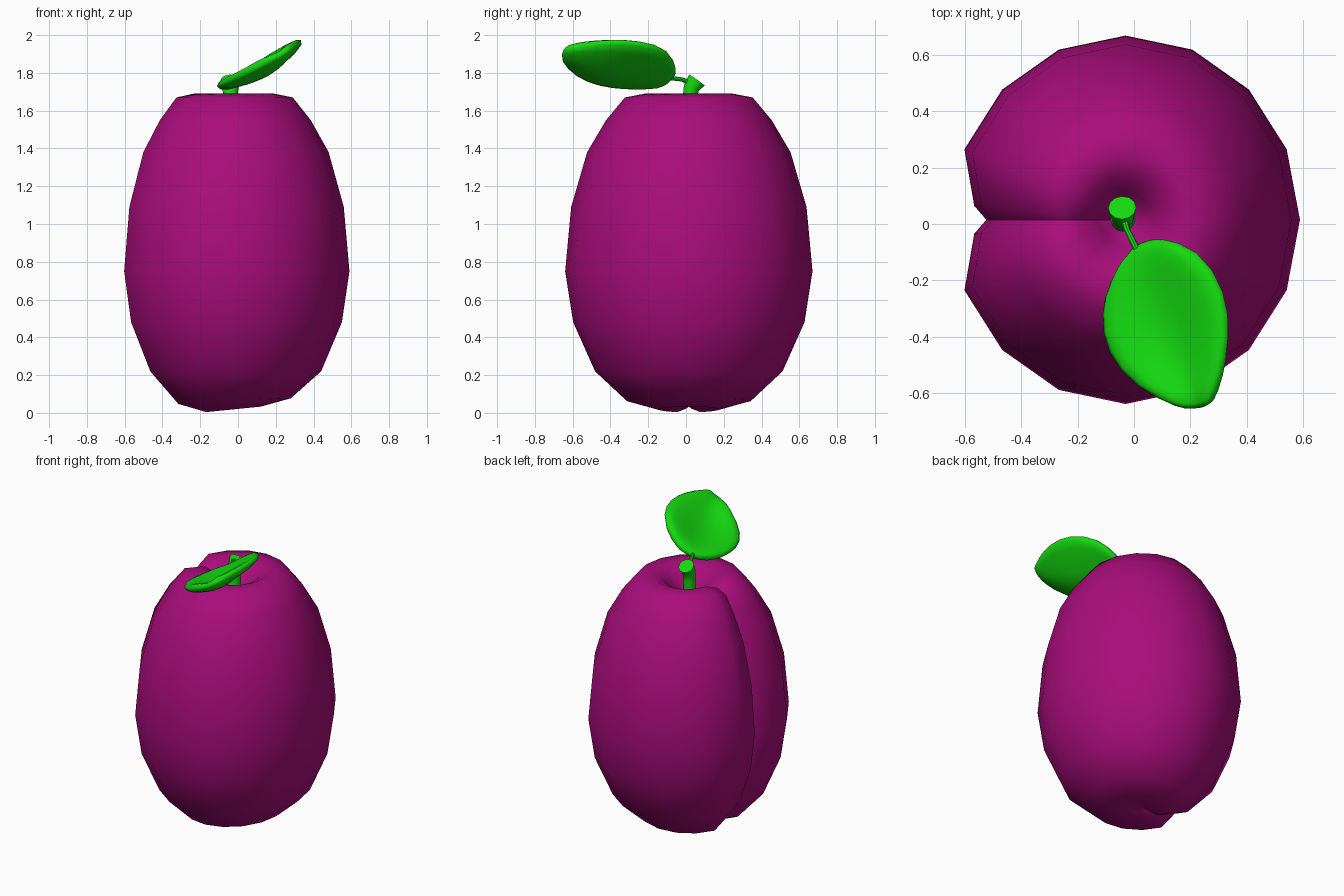
import bpy, bmesh, math
from mathutils import Vector

if "Cube" in bpy.data.objects:
    bpy.data.objects.remove(bpy.data.objects["Cube"])


def material(name, color):
    m = bpy.data.materials.new(name)
    m.diffuse_color = color
    m.use_nodes = True
    m.node_tree.nodes["Principled BSDF"].inputs["Base Color"].default_value = m.diffuse_color
    return m


purple = material("purple_skin", (0.4, 0.004, 0.2, 1))
green = material("green_leaf", (0.007, 0.7, 0.005, 1))


def finish(bm, name, mat, angle):
    bmesh.ops.recalc_face_normals(bm, faces=bm.faces)
    me = bpy.data.meshes.new(name)
    bm.to_mesh(me)
    bm.free()
    ob = bpy.data.objects.new(name, me)
    bpy.context.collection.objects.link(ob)
    me.materials.append(mat)
    bpy.ops.object.select_all(action='DESELECT')
    ob.select_set(True)
    bpy.context.view_layer.objects.active = ob
    bpy.ops.object.shade_smooth_by_angle(angle=math.radians(angle))
    return ob


def bridge(bm, a, b):
    n = len(a)
    for i in range(n):
        bm.faces.new((a[i], a[(i + 1) % n], b[(i + 1) % n], b[i]))


def tube(name, path, radii, sides, mat):
    bm = bmesh.new()
    pts = [Vector(p) for p in path]
    rings = []
    for i, p in enumerate(pts):
        if i == len(pts) - 1:
            t = pts[i] - pts[i - 1]
        elif i == 0:
            t = pts[1] - pts[0]
        else:
            t = (pts[i + 1] - pts[i]).normalized() + (pts[i] - pts[i - 1]).normalized()
        t.normalize()
        v = t.cross(Vector((1, 0, 0))).normalized()
        u = v.cross(t)
        rings.append([bm.verts.new(p + radii[i] * (u * math.cos(a) + v * math.sin(a)))
                      for a in (2 * math.pi * k / sides for k in range(sides))])
    for a, b in zip(rings, rings[1:]):
        bridge(bm, a, b)
    bm.faces.new(rings[0])
    bm.faces.new(rings[-1])
    return finish(bm, name, mat, 40)


# Fruit body: revolved profile, dimpled at both ends, with a crease on the -x side
profile = [(0, .045), (.06, .033), (.15, .018), (.31, .062), (.47, .22), (.58, .48),
           (.62, .75), (.59, 1.09), (.51, 1.38), (.415, 1.55), (.32, 1.67),
           (.22, 1.69), (.15, 1.655), (.09, 1.58), (.05, 1.52), (0, 1.5)]
CX, CY = -.03, .015
columns = [(22.5 * k, 0) for k in range(16) if k != 8]
columns += [(175, .08), (180, .125), (185, .08)]
columns.sort()
bm = bmesh.new()
rings = []
for i in range(1, len(profile) - 1):
    r, z = profile[i]
    (r0, z0), (r1, z1) = profile[i - 1], profile[i + 1]
    n = Vector((z1 - z0, r0 - r1)).normalized()
    tilt = .1 if z < .05 else .05 if z < .1 else 0
    ring = []
    for deg, depth in columns:
        d = depth * r / .62
        a = math.radians(deg)
        rr, zz = r - n.x * d, z - n.y * d
        x = rr * math.cos(a)
        ring.append(bm.verts.new((CX + x, CY + 1.056 * rr * math.sin(a), zz + tilt * x)))
    rings.append(ring)
for a, b in zip(rings, rings[1:]):
    bridge(bm, a, b)
for ring, z in ((rings[0], profile[0][1]), (rings[-1], profile[-1][1])):
    pole = bm.verts.new((CX, CY, z))
    for i in range(len(ring)):
        bm.faces.new((ring[i], ring[(i + 1) % len(ring)], pole))
finish(bm, "fruit_body", purple, 65)

# Stem with a slanted cut end, and the thin leaf stalk
tube("stem", [(-.04, .015, 1.46), (-.04, .02, 1.66), (-.04, .028, 1.72), (-.042, .058, 1.762)],
     [.045, .038, .042, .05], 12, green)
tube("leaf_stalk", [(-.04, .03, 1.745), (-.025, -.02, 1.765), (.015, -.10, 1.775)],
     [.015, .011, .012], 8, green)

# Leaf: rows of left edge, midrib, right edge, folded slightly along the midrib
rows = [((-.03, -.12, 1.74), (.0, -.07, 1.765), (.08, -.045, 1.80)),
        ((-.09, -.20, 1.725), (.05, -.18, 1.77), (.235, -.08, 1.93)),
        ((-.125, -.32, 1.725), (.10, -.31, 1.775), (.335, -.24, 1.975)),
        ((-.105, -.46, 1.74), (.15, -.43, 1.79), (.345, -.40, 1.98)),
        ((.0, -.585, 1.79), (.20, -.55, 1.84), (.315, -.54, 1.965)),
        ((.17, -.66, 1.88), (.235, -.66, 1.91), (.27, -.645, 1.935))]
bm = bmesh.new()
grid = []
for row in rows:
    l, m, r = (Vector(p) for p in row)
    grid.append([bm.verts.new(p) for p in (l, l.lerp(m, .5), m, m.lerp(r, .5), r)])
for a, b in zip(grid, grid[1:]):
    for i in range(4):
        bm.faces.new((a[i], a[i + 1], b[i + 1], b[i]))
leaf = finish(bm, "leaf", green, 60)
solid = leaf.modifiers.new("thickness", 'SOLIDIFY')
solid.thickness = .055
solid.offset = 0
sub = leaf.modifiers.new("rounding", 'SUBSURF')
sub.levels = sub.render_levels = 1
